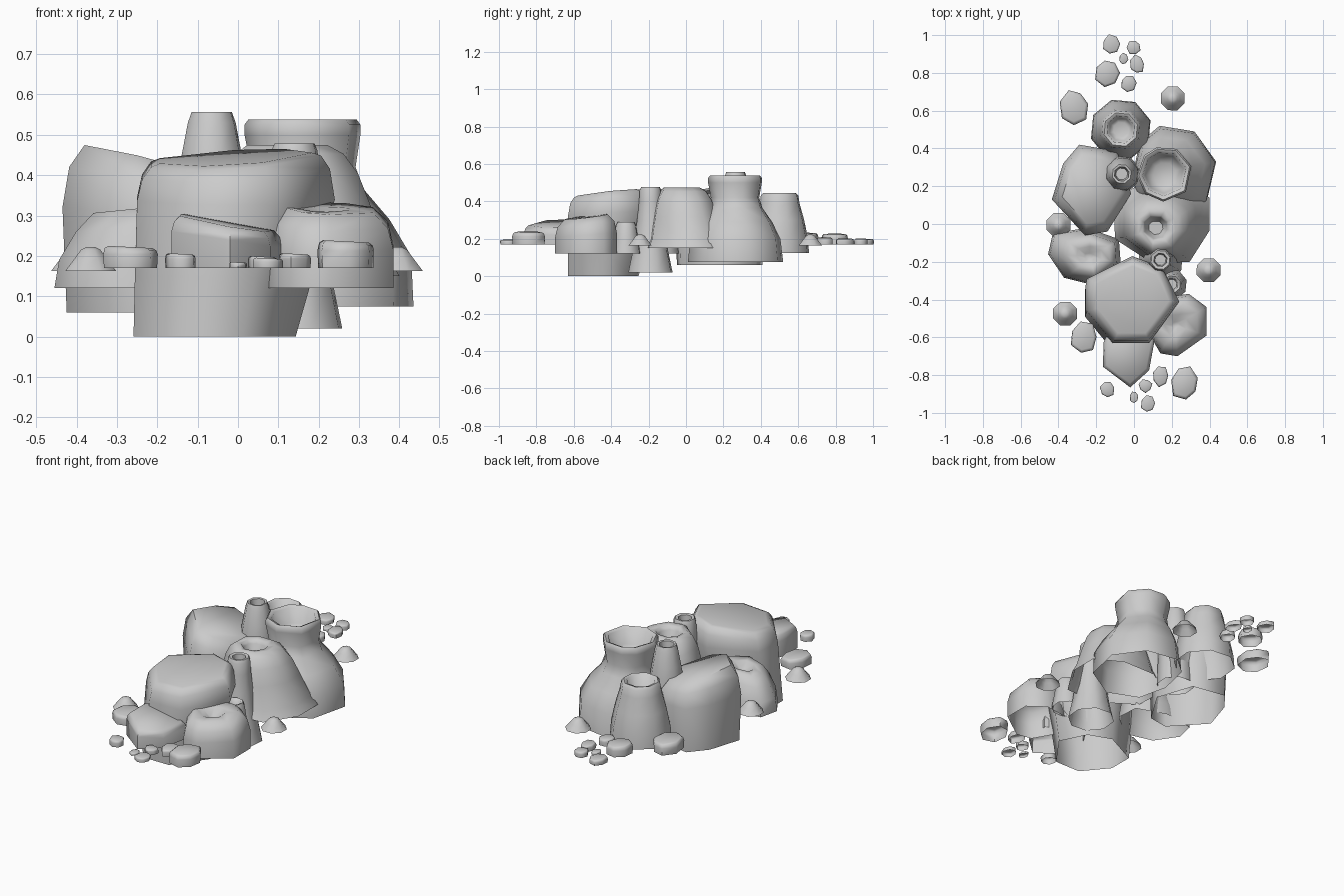
import bpy, math, random

random.seed(4)


def loft(name, outline, levels, rounded=0.0):
    """Open-bottomed rock shell: outline scaled about its centre at each level.
    level = (scale, z, dx, dy, tilt_x, tilt_y); trailing values default to 0.
    rounded blends the upper levels towards a circle (for round vents)."""
    n = len(outline)
    cx = (min(p[0] for p in outline) + max(p[0] for p in outline)) / 2
    cy = (min(p[1] for p in outline) + max(p[1] for p in outline)) / 2
    mean = sum(math.hypot(x - cx, y - cy) for x, y in outline) / n
    verts, faces = [], []
    for k, level in enumerate(levels):
        s, z, dx, dy, tx, ty = tuple(level) + (0,) * (6 - len(level))
        blend = rounded * min(1, k / 4)
        for x, y in outline:
            f = s * (1 - blend + blend * mean / math.hypot(x - cx, y - cy))
            ox, oy = (x - cx) * f, (y - cy) * f
            verts.append((cx + ox + dx, cy + oy + dy, z + tx * ox + ty * oy))
    for k in range(len(levels) - 1):
        for i in range(n):
            j = (i + 1) % n
            faces.append((k * n + i, k * n + j, (k + 1) * n + j, (k + 1) * n + i))
    last = (len(levels) - 1) * n
    faces.append(tuple(range(last, last + n)))
    mesh = bpy.data.meshes.new(name)
    mesh.from_pydata(verts, [], faces)
    # clockwise outlines are flipped so normals point outwards
    area = sum(outline[i][0] * outline[(i + 1) % n][1] - outline[(i + 1) % n][0] * outline[i][1] for i in range(n))
    if area < 0:
        mesh.flip_normals()
    mesh.polygons.foreach_set("use_smooth", [True] * len(mesh.polygons))
    mesh.set_sharp_from_angle(angle=math.radians(66))
    obj = bpy.data.objects.new(name, mesh)
    bpy.context.collection.objects.link(obj)
    return obj


def ngon(cx, cy, rx=1, ry=None, n=8, turn=0.0, jitter=0.0):
    ry = rx if ry is None else ry
    pts = []
    for i in range(n):
        a = turn + 2 * math.pi * i / n
        k = 1 + random.uniform(-jitter, jitter)
        pts.append((cx + rx * k * math.cos(a), cy + ry * k * math.sin(a)))
    return pts


# Large boulders
loft("front_boulder",
     [(-.25, -.29), (-.01, -.17), (.15, -.23), (.24, -.41), (.08, -.63), (-.11, -.63), (-.25, -.46)],
     [(.82, 0, -.053, -.042), (.9, .15, -.03, -.023), (1, .34, 0, 0, 0, .06), (.95, .405, 0, 0, .05, .08),
      (.86, .437, 0, 0, .06, .1), (.77, .445, 0, 0, .06, .1)])
loft("left_boulder",
     [(-.29, .42), (-.09, .385), (-.015, .16), (-.14, -.04), (-.26, -.06), (-.435, .13), (-.375, .32)],
     [(.95, .06), (1, .3, 0, 0, -.1, 0), (.92, .38, 0, 0, -.2, -.04), (.74, .432, 0, 0, -.26, -.06)])
loft("front_rock",
     [(-.16, -.62), (-.165, -.755), (-.02, -.865), (.08, -.775), (.11, -.61), (0, -.55), (-.12, -.55)],
     [(1, .17), (1, .24, 0, 0, -.15), (.95, .265, 0, 0, -.17, .05), (.85, .28, 0, 0, -.18, .05)])

# Mounds with sunken craters
loft("middle_mound",
     [(.4, .14), (.4, -.035), (.295, -.2), (.1, -.21), (-.1, -.08), (-.11, .13), (.05, .22), (.25, .22)],
     [(1, .15), (.9, .2), (.77, .32, -.01, -.01), (.66, .405, -.015, -.015), (.54, .453, -.02, -.02),
      (.4, .475, -.025, -.025), (.28, .47, -.03, -.025), (.24, .45, -.03, -.025), (.15, .4, -.03, -.025)], .8)
loft("left_mound",
     [(-.43, -.05), (-.455, -.16), (-.37, -.285), (-.21, -.325), (-.07, -.21), (-.08, -.08), (-.25, -.02)],
     [(1, .12), (.94, .19), (.8, .275, .015, 0, .1), (.6, .318, .02, 0, .1),
      (.35, .315, .025, 0, .05), (.12, .285, .025, 0)])
loft("right_mound",
     [(.14, -.685), (.23, -.7), (.385, -.59), (.385, -.44), (.29, -.37), (.15, -.39), (.05, -.53)],
     [(1, .12), (1, .22, 0, 0, 0, .08), (.92, .28, 0, 0, -.04, .12), (.7, .318, 0, 0, -.05, .13),
      (.35, .315, 0, 0, 0, .1), (.1, .285)])

# Large flared vent
loft("large_vent",
     [(.135, .52), (.32, .49), (.435, .33), (.385, .12), (.2, .01), (.03, .08), (-.01, .25), (.03, .43)],
     [(1, .075), (.96, .2), (.8, .29, -.02, 0), (.6, .365, -.04, 0), (.54, .42, -.048, 0),
      (.6, .5, -.05, 0), (.6, .525, -.05, 0), (.56, .538, -.05, 0), (.48, .53, -.05, 0),
      (.42, .45, -.05, 0), (.25, .42, -.05, 0)], 1)

# Chimney vents: centre, then (radius, z) profile going up and into the hole
vents = {
    "back_vent": (-.07, .5, [(.165, .125), (.16, .2), (.138, .3), (.112, .39), (.105, .43), (.092, .445),
                             (.075, .44), (.062, .35), (.04, .34)]),
    "centre_vent": (-.065, .265, [(.1, .1), (.09, .38), (.078, .45), (.062, .53), (.052, .557),
                                  (.04, .555), (.032, .48)]),
    "slim_vent": (.14, -.19, [(.124, .02), (.1, .13), (.075, .3), (.064, .4), (.06, .46), (.052, .478),
                              (.036, .475), (.03, .4)]),
    "short_vent": (.2, -.32, [(.082, .12), (.068, .2), (.057, .27), (.047, .29),
                              (.034, .285), (.028, .23)]),
}
for name, (x, y, profile) in vents.items():
    loft(name, ngon(x, y, turn=.3), profile)

# Small domed cones
for i, (x, y) in enumerate([(-.365, -.475), (.395, -.245), (.205, .665), (-.4, -.005)]):
    loft(f"small_cone_{i}", ngon(x, y, turn=.39),
         [(.068, .163), (.042, .195), (.026, .215), (.012, .222)])

# Pebbles: x, y, half width, half depth, height
pebbles = [
    (-.14, .8, .065, .072, .055), (-.315, .62, .07, .088, .06), (-.265, -.6, .066, .078, .052),
    (.27, -.84, .072, .09, .066), (.14, -.805, .042, .052, .035), (-.14, -.875, .038, .045, .035),
    (.06, -.855, .032, .034, .028), (0, -.915, .022, .03, .014), (.075, -.95, .037, .047, .024),
    (-.12, .952, .042, .047, .028), (0, .935, .034, .037, .03), (-.055, .875, .022, .028, .016),
    (.018, .845, .036, .047, .03), (-.03, .745, .038, .044, .035),
]
for i, (x, y, rx, ry, h) in enumerate(pebbles):
    loft(f"pebble_{i}", ngon(x, y, rx * 1.06, ry * 1.04, 7, random.uniform(0, 1), .12),
         [(.97, .17), (1, .17 + h * .65), (.94, .17 + h * .9, 0, 0, -.05), (.8, .17 + h, 0, 0, -.05)])
